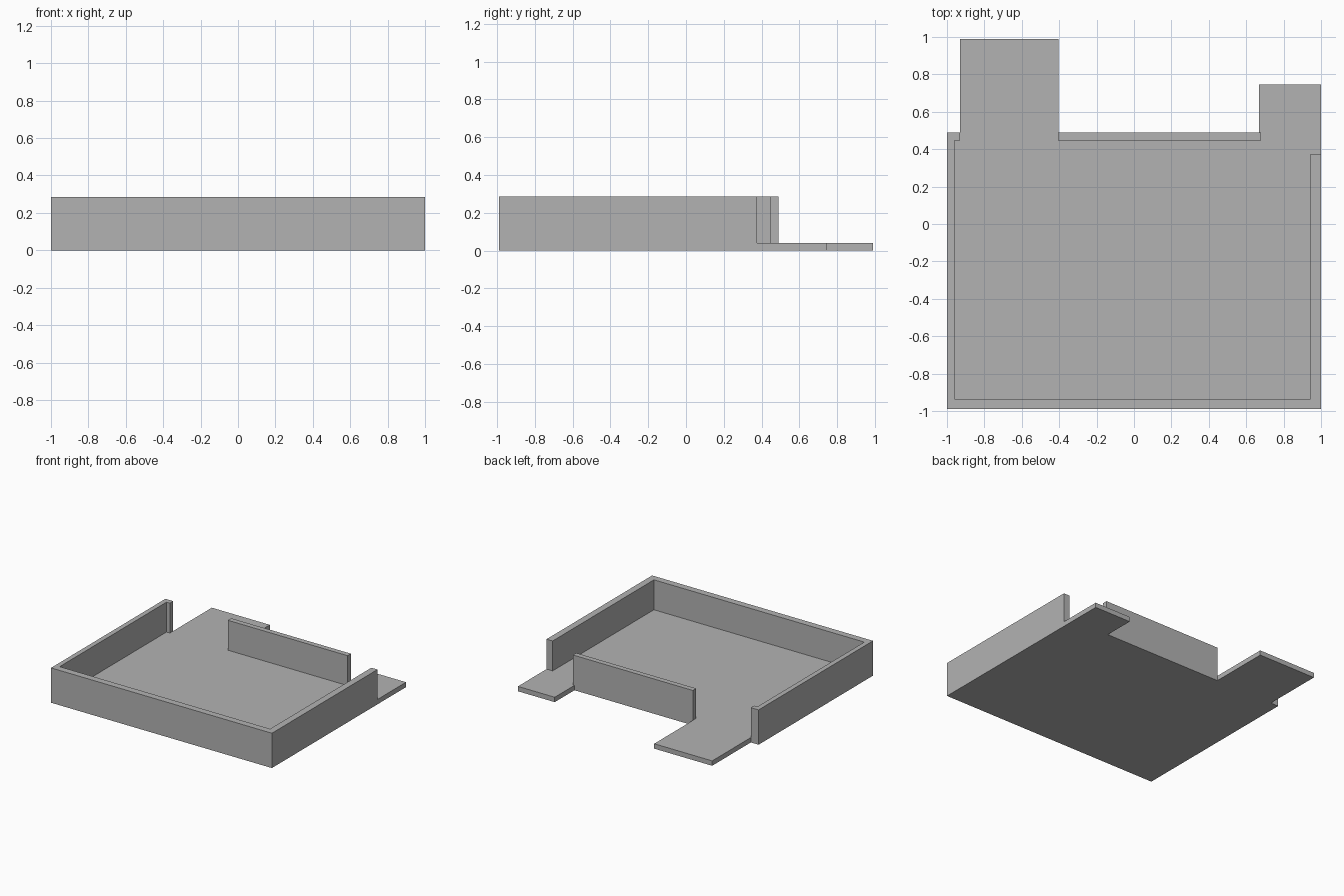
import bpy
import bmesh

cube = bpy.data.objects.get("Cube")
if cube:
    bpy.data.objects.remove(cube, do_unlink=True)

grey = bpy.data.materials.new("plain_grey")
grey.use_nodes = True
grey.diffuse_color = (0.45, 0.45, 0.45, 1)
grey.node_tree.nodes["Principled BSDF"].inputs["Base Color"].default_value = grey.diffuse_color


def slab(name, outline, bottom, top):
    """Extrude a plan outline upward between two heights."""
    bm = bmesh.new()
    face = bm.faces.new([bm.verts.new((x, y, bottom)) for x, y in outline])
    raised = bmesh.ops.extrude_face_region(bm, geom=[face], use_keep_orig=True)
    verts = [g for g in raised["geom"] if isinstance(g, bmesh.types.BMVert)]
    bmesh.ops.translate(bm, verts=verts, vec=(0, 0, top - bottom))
    bmesh.ops.recalc_face_normals(bm, faces=bm.faces)
    mesh = bpy.data.meshes.new(name)
    bm.to_mesh(mesh)
    bm.free()
    mesh.materials.append(grey)
    obj = bpy.data.objects.new(name, mesh)
    bpy.context.collection.objects.link(obj)
    return obj


FLOOR, TOP = 0.04, 0.285
FRONT, BACK = -0.99, 0.49

# Floor plate with its two projecting landings at the back
slab("floor", [
    (-1, FRONT), (1, FRONT), (1, 0.745), (0.667, 0.745), (0.667, BACK),
    (-0.405, BACK), (-0.405, 0.99), (-0.93, 0.99), (-0.93, BACK), (-1, BACK),
], 0, FLOOR)

# Side and front walls in one run, with a short return at the back corner
slab("perimeter_wall", [
    (-1, FRONT), (1, FRONT), (1, 0.375), (0.945, 0.375), (0.945, -0.935),
    (-0.96, -0.935), (-0.96, 0.447), (-0.93, 0.447), (-0.93, BACK), (-1, BACK),
], FLOOR, TOP)

# Free-standing wall between the two back openings
slab("back_wall", [
    (-0.405, 0.447), (0.68, 0.447), (0.68, BACK), (-0.405, BACK),
], FLOOR, TOP)
